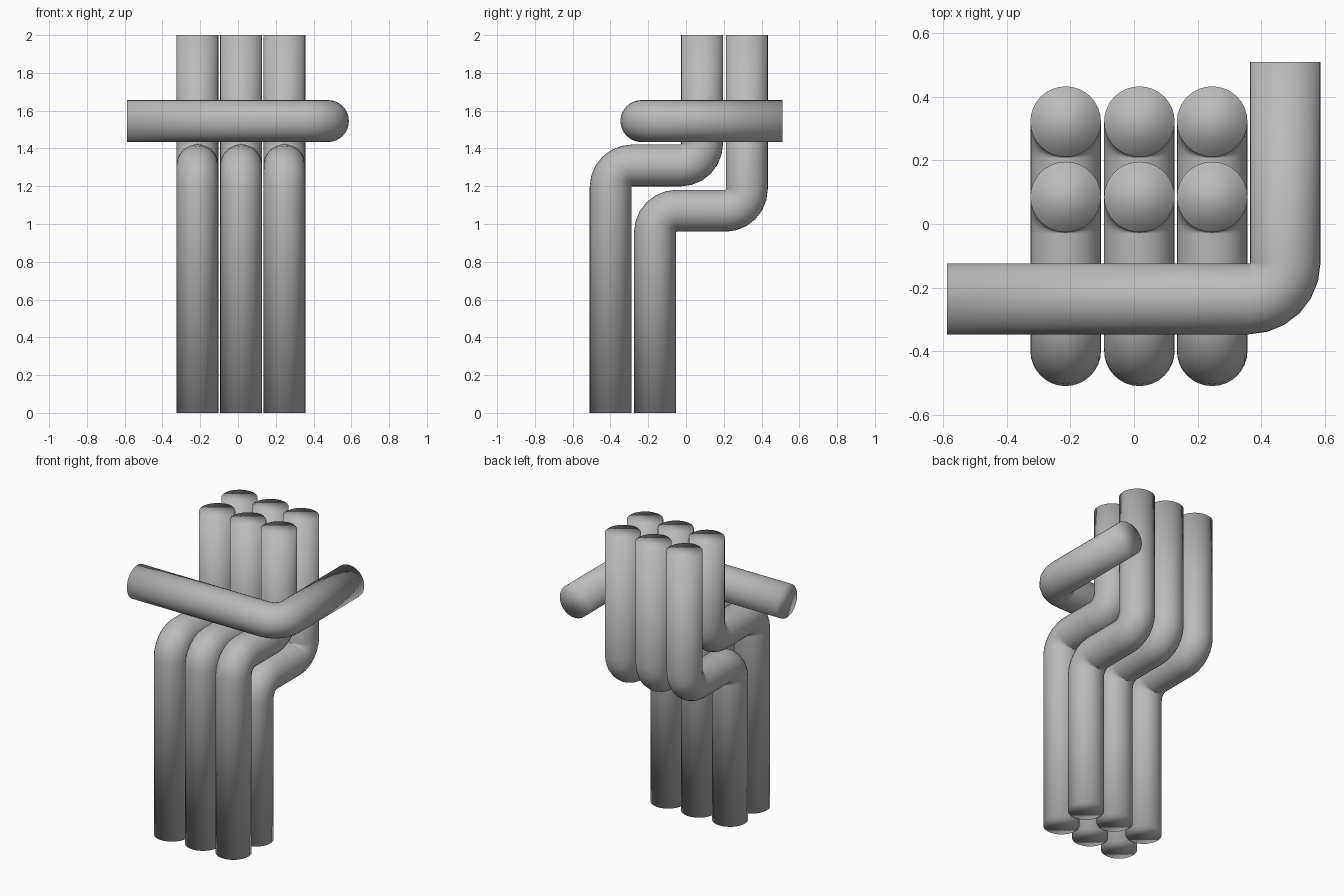
import bpy, bmesh, math
from mathutils import Vector

if "Cube" in bpy.data.objects:
    bpy.data.objects.remove(bpy.data.objects["Cube"])

RADIUS, BEND = 0.111, 0.115      # pipe radius, centre-line bend radius
SIDES, STEPS = 32, 6             # sides round the pipe, segments per bend

grey = bpy.data.materials.new("plain grey")
grey.diffuse_color = (0.5, 0.5, 0.5, 1)
grey.use_nodes = True
grey.node_tree.nodes["Principled BSDF"].inputs["Base Color"].default_value = grey.diffuse_color


def rounded_path(corners):
    """Centre line with each inner corner replaced by a quarter arc; gives (point, tangent)."""
    pts = [Vector(c) for c in corners]
    out = [(pts[0], (pts[1] - pts[0]).normalized())]
    for a, b, c in zip(pts, pts[1:], pts[2:]):
        d1, d2 = (b - a).normalized(), (c - b).normalized()
        centre = b - d1 * BEND + d2 * BEND
        for i in range(STEPS + 1):
            t = math.pi / 2 * i / STEPS
            out.append((centre + BEND * (d1 * math.sin(t) - d2 * math.cos(t)),
                        d1 * math.cos(t) + d2 * math.sin(t)))
    out.append((pts[-1], (pts[-1] - pts[-2]).normalized()))
    return out


def pipe(name, corners, side):
    """Sweep a circle along a planar path; side is the normal of the path's plane."""
    side = Vector(side)
    bm = bmesh.new()
    rings = []
    for p, tangent in rounded_path(corners):
        up = tangent.cross(side)
        rings.append([bm.verts.new(p + RADIUS * (side * math.cos(a) + up * math.sin(a)))
                      for a in (2 * math.pi * k / SIDES for k in range(SIDES))])
    for r, s in zip(rings, rings[1:]):
        for k in range(SIDES):
            n = (k + 1) % SIDES
            bm.faces.new((r[k], r[n], s[n], s[k]))
    bm.faces.new(rings[0])
    bm.faces.new(rings[-1])
    bmesh.ops.recalc_face_normals(bm, faces=bm.faces)
    for f in bm.faces:
        f.smooth = True          # end caps are shaded smooth as well
    mesh = bpy.data.meshes.new(name)
    bm.to_mesh(mesh)
    bm.free()
    mesh.materials.append(grey)
    bpy.context.collection.objects.link(bpy.data.objects.new(name, mesh))


# two rows of three upright pipes, each stepping backwards
for i, x in enumerate((-0.215, 0.017, 0.246), 1):
    for row, y0, y1, z in (("front", -0.399, 0.085, 1.31), ("back", -0.164, 0.322, 1.07)):
        pipe(f"{row}_pipe_{i}", [(x, y0, 0), (x, y0, z), (x, y1, z), (x, y1, 2)], (1, 0, 0))

# level pipe crossing the front and turning back along the right
pipe("cross_pipe", [(-0.588, -0.236, 1.545), (0.476, -0.236, 1.545), (0.476, 0.51, 1.545)], (0, 0, 1))
